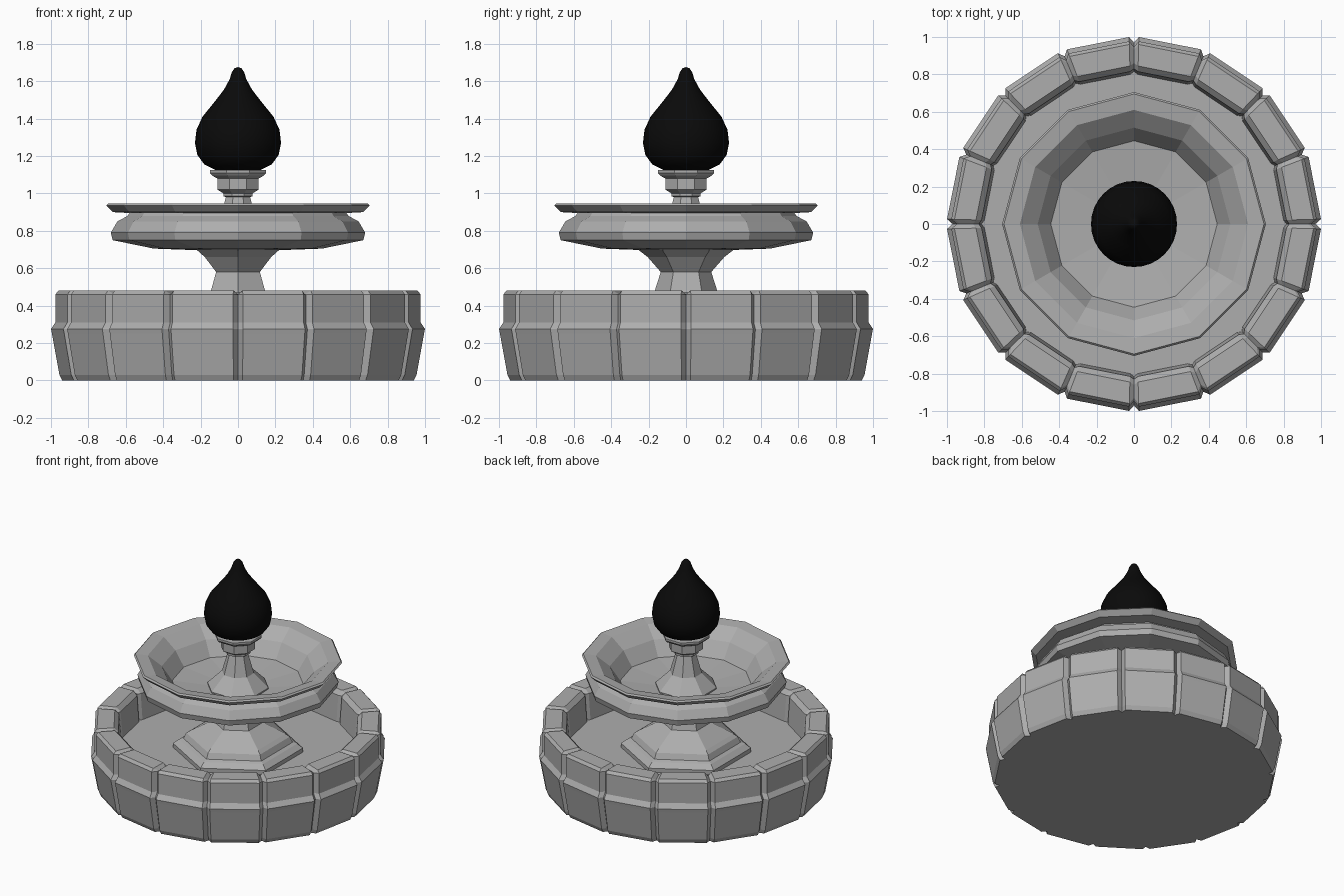
import bpy, bmesh
from math import cos, sin, pi, radians

if "Cube" in bpy.data.objects:
    bpy.data.objects.remove(bpy.data.objects["Cube"], do_unlink=True)


def material(name, value):
    mat = bpy.data.materials.new(name)
    mat.use_nodes = True
    color = (value, value, value, 1)
    mat.diffuse_color = color
    mat.node_tree.nodes["Principled BSDF"].inputs["Base Color"].default_value = color
    return mat


stone = material("grey stone", 0.42)
black = material("black", 0.003)


def lathe(name, rings, mat, smooth=False):
    """Skin a closed loop of (angle, profile) rings; profile points are (radius, z)."""
    bm = bmesh.new()
    loops = [[bm.verts.new((r * cos(a), r * sin(a), z)) for r, z in profile]
             for a, profile in rings]
    for i, loop in enumerate(loops):
        other = loops[(i + 1) % len(loops)]
        for j in range(len(loop) - 1):
            bm.faces.new((loop[j], other[j], other[j + 1], loop[j + 1]))
    bmesh.ops.remove_doubles(bm, verts=bm.verts, dist=0.0005)
    bmesh.ops.recalc_face_normals(bm, faces=bm.faces)
    mesh = bpy.data.meshes.new(name)
    bm.to_mesh(mesh)
    bm.free()
    mesh.materials.append(mat)
    for p in mesh.polygons:
        p.use_smooth = smooth
    obj = bpy.data.objects.new(name, mesh)
    bpy.context.collection.objects.link(obj)
    return obj


def turned(name, profile, sides, mat, phase=0, smooth=False):
    rings = [(phase + 2 * pi * i / sides, profile) for i in range(sides)]
    return lathe(name, rings, mat, smooth)


# Basin: sixteen stone blocks separated by V grooves
outer = [(0.94, 0), (0.955, 0.03), (0.995, 0.25), (1.0, 0.275), (0.977, 0.31),
         (0.977, 0.46), (0.96, 0.48)]
inner = [(0.845, 0.48), (0.815, 0.45), (0.8, 0.26)]
block = [(0, 0)] + outer + inner + [(0, 0.26)]
groove = ([(0, 0)] + [(r - 0.03, min(z, 0.46)) for r, z in outer]
          + [(r + 0.015, min(z, 0.46)) for r, z in inner] + [(0, 0.26)])
rings = []
for i in range(16):
    joint = 2 * pi * i / 16
    rings += [(joint - radians(1.5), block), (joint, groove), (joint + radians(1.5), block)]
lathe("basin", rings, stone)

# Stepped six-sided pedestal under the bowl
turned("pedestal", [(0, 0.25), (0.44, 0.25), (0.44, 0.29), (0.4, 0.32), (0.37, 0.33),
                    (0.35, 0.37), (0.32, 0.39), (0.17, 0.47), (0.135, 0.58),
                    (0.205, 0.66), (0.27, 0.71), (0, 0.715)], 6, stone, pi / 6)

# Upper bowl with a flared rim
turned("bowl", [(0, 0.69), (0.32, 0.7), (0.45, 0.705), (0.67, 0.75), (0.68, 0.79),
                (0.645, 0.85), (0.59, 0.88), (0.58, 0.895), (0.67, 0.9),
                (0.705, 0.935), (0.695, 0.945), (0.61, 0.935), (0.515, 0.86),
                (0.445, 0.755), (0, 0.71)], 12, stone)

# Finial post standing in the bowl
turned("finial_post", [(0, 0.7), (0.21, 0.7), (0.21, 0.74), (0.11, 0.84), (0.07, 0.98),
                       (0.085, 0.985), (0.085, 1.0), (0.118, 1.02), (0.118, 1.08),
                       (0.15, 1.095), (0.163, 1.11), (0.163, 1.125), (0, 1.125)],
       8, stone, pi / 8)

# Black teardrop finial
turned("teardrop", [(0, 1.12), (0.12, 1.125), (0.18, 1.155), (0.217, 1.205), (0.23, 1.27),
                    (0.222, 1.34), (0.19, 1.41), (0.125, 1.49), (0.075, 1.555),
                    (0.045, 1.61), (0.032, 1.65), (0.018, 1.67), (0, 1.675)],
       32, black, smooth=True)
